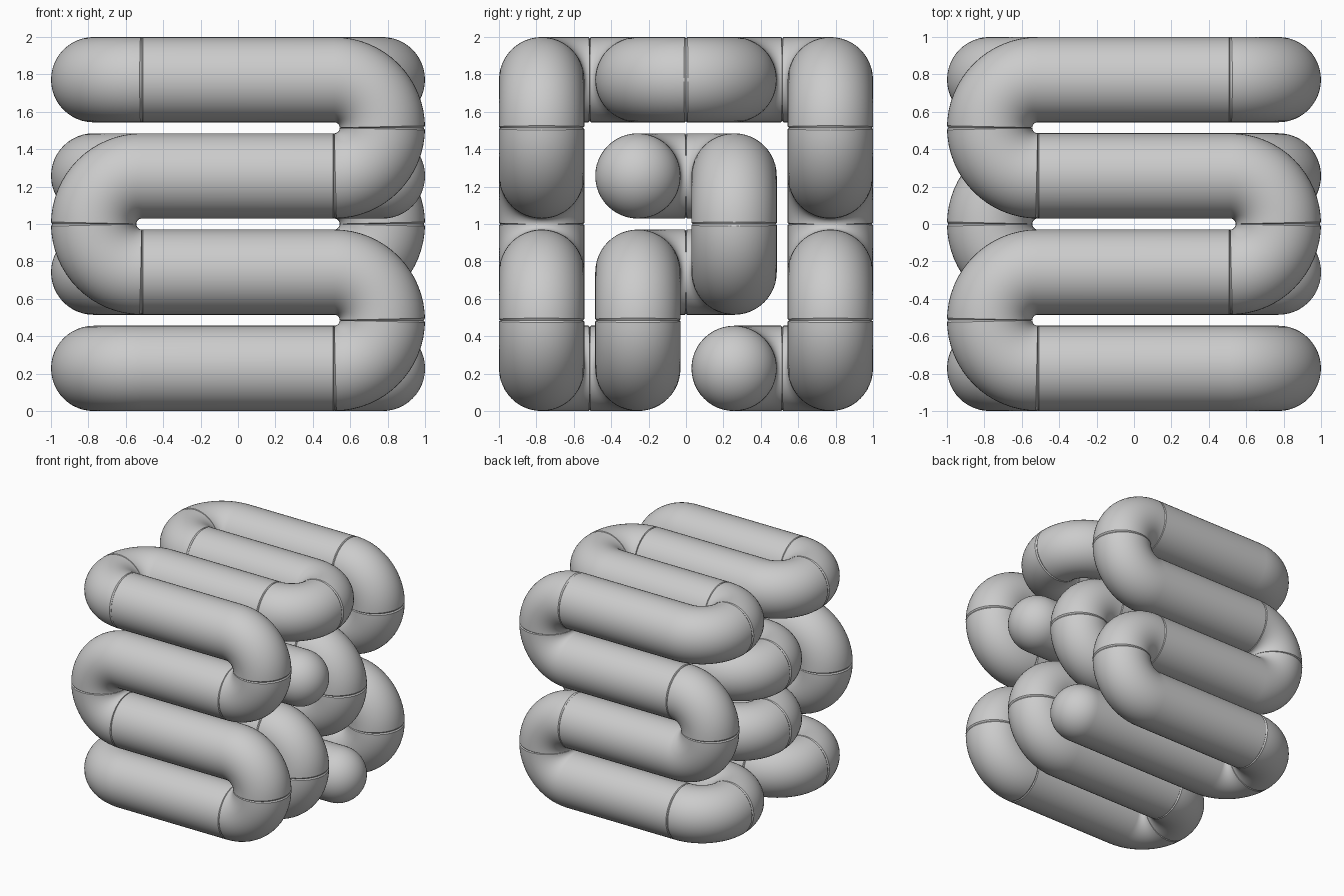
import bpy, bmesh, math
from mathutils import Vector

if "Cube" in bpy.data.objects:
    bpy.data.objects.remove(bpy.data.objects["Cube"])

P = 0.5145            # spacing of the rods
R = 0.228             # tube radius
BR = P / 2            # bend radius on the centre line
XB = P                # x where bends start
SIDES = 48
STEPS = 16            # rings per quarter bend
GW, GD = 0.006, 0.007  # seam groove half width and depth

# Order in which the tube visits the 4 x 4 grid of rods (column in y, row in z)
cells = [(2, 0), (3, 0), (3, 1), (3, 2), (3, 3), (2, 3), (1, 3), (0, 3),
         (0, 2), (0, 1), (0, 0), (1, 0), (1, 1), (2, 1), (2, 2), (1, 2)]
rods = [Vector((0, (c - 1.5) * P, R + r * P)) for c, r in cells]
X = Vector((1, 0, 0))

rings = []            # (centre, tangent, radius)


def cap(centre, tangent, start):
    """Hemispherical tube end."""
    angles = [math.pi / 2 * i / 12 for i in range(12)]
    for a in (reversed(angles) if start else angles):
        s = -math.sin(a) if start else math.sin(a)
        rings.append((centre + tangent * R * s, tangent, R * math.cos(a)))


def bend(a, b, side):
    """U bend from rod a to rod b with seams at its middle and its end."""
    across = (b - a).normalized()
    mid = (a + b) / 2 + X * side * XB
    g = GW / BR
    seams = (math.pi / 2, math.pi)
    stops = [(math.pi * i / (2 * STEPS), R) for i in range(2 * STEPS)
             if i != STEPS]
    stops += [(seams[0] + k * g, R - GD * (k == 0)) for k in (-1, 0, 1)]
    stops += [(seams[1] - g, R), (seams[1], R - GD)]
    for t, rad in sorted(stops):
        pos = mid - across * BR * math.cos(t) + X * side * BR * math.sin(t)
        tan = across * math.sin(t) + X * side * math.cos(t)
        rings.append((pos, tan, rad))
    rings.append((b + X * side * (XB - GW), -X * side, R))


# Path: rounded start, alternating left and right bends, rounded end
cap(rods[0] + X * (1 - R), -X, True)
side = -1
for a, b in zip(rods, rods[1:]):
    bend(a, b, side)
    side = -side
cap(rods[-1] + X * (1 - R), X, False)

# Skin the rings, carrying the cross-section frame along the path
bm = bmesh.new()
frame = Vector((0, 0, 1))
prev_t = rings[0][1]
loops = []
for pos, tan, rad in rings:
    frame = prev_t.rotation_difference(tan) @ frame
    frame = (frame - tan * frame.dot(tan)).normalized()
    prev_t = tan
    other = tan.cross(frame)
    loops.append([bm.verts.new(pos + rad * (frame * math.cos(u) + other * math.sin(u)))
                  for u in (2 * math.pi * k / SIDES for k in range(SIDES))])
for l0, l1 in zip(loops, loops[1:]):
    for k in range(SIDES):
        n = (k + 1) % SIDES
        bm.faces.new((l0[k], l0[n], l1[n], l1[k]))

# Close the two poles
for loop, tip in ((loops[0], rods[0] + X), (loops[-1], rods[-1] + X)):
    v = bm.verts.new(tip)
    for k in range(SIDES):
        bm.faces.new((loop[k], loop[(k + 1) % SIDES], v))
bmesh.ops.recalc_face_normals(bm, faces=bm.faces)

mesh = bpy.data.meshes.new("coiled_tube")
bm.to_mesh(mesh)
bm.free()
tube = bpy.data.objects.new("coiled_tube", mesh)
bpy.context.collection.objects.link(tube)
bpy.context.view_layer.objects.active = tube
tube.select_set(True)
bpy.ops.object.shade_smooth_by_angle(angle=math.radians(30))
